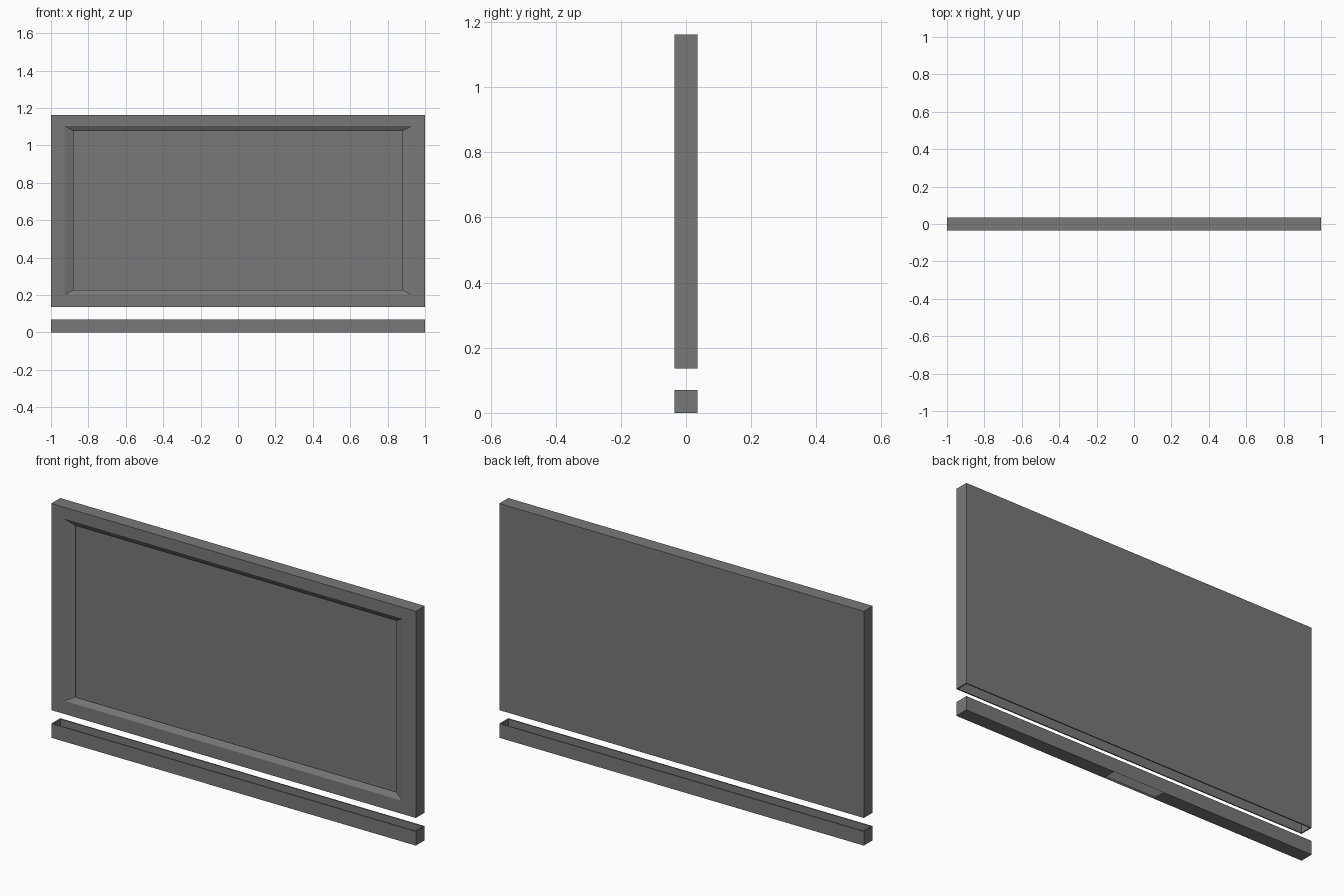
import bpy
import bmesh

cube = bpy.data.objects.get("Cube")
if cube:
    bpy.data.objects.remove(cube, do_unlink=True)

HALF_DEPTH = 0.035
WALL = 0.006


def make_material(name, value):
    mat = bpy.data.materials.new(name)
    mat.use_nodes = True
    color = (value, value, value, 1)
    mat.diffuse_color = color
    mat.node_tree.nodes["Principled BSDF"].inputs["Base Color"].default_value = color
    return mat


def ring(bm, half_width, low, high, y):
    """Rectangle of four vertices facing the front."""
    corners = ((-half_width, low), (half_width, low),
               (half_width, high), (-half_width, high))
    return [bm.verts.new((x, y, z)) for x, z in corners]


def bridge(bm, a, b, sides=range(4)):
    """Join two rings; side 0 is the bottom and side 2 is the top."""
    for i in sides:
        j = (i + 1) % 4
        bm.faces.new((a[i], a[j], b[j], b[i]))


def finish(bm, name, mat):
    """Make the object and give its walls an inward thickness."""
    mesh = bpy.data.meshes.new(name)
    bm.to_mesh(mesh)
    bm.free()
    mesh.materials.append(mat)
    obj = bpy.data.objects.new(name, mesh)
    bpy.context.collection.objects.link(obj)
    shell = obj.modifiers.new("wall_thickness", "SOLIDIFY")
    shell.thickness = WALL
    shell.offset = -1
    shell.use_even_offset = True


gray = make_material("dark gray", 0.19)

# Upper casing: hollow, open underneath, with a sloped lip around an open front
bm = bmesh.new()
back = ring(bm, 1, 0.137, 1.162, HALF_DEPTH)
front = ring(bm, 1, 0.137, 1.162, -HALF_DEPTH)
opening = ring(bm, 0.927, 0.202, 1.105, -HALF_DEPTH)
lip = ring(bm, 0.88, 0.227, 1.077, -HALF_DEPTH + 0.017)
bm.faces.new(reversed(back))
bridge(bm, back, front, (1, 2, 3))
bridge(bm, front, opening)
bridge(bm, opening, lip)
finish(bm, "screen_casing", gray)

# Lower tray: open on top, with a central slot in its floor
bm = bmesh.new()
back = ring(bm, 1, 0, 0.07, HALF_DEPTH)
front = ring(bm, 1, 0, 0.07, -HALF_DEPTH)
bridge(bm, back, front, (1, 3))
bm.faces.new(front)
bm.faces.new(reversed(back))
for side in (-1, 1):
    floor = [bm.verts.new((side * x, y, 0)) for x, y in (
        (0.145, -HALF_DEPTH), (1, -HALF_DEPTH),
        (1, HALF_DEPTH), (0.145, HALF_DEPTH))]
    bm.faces.new(floor if side < 0 else floor[::-1])
bmesh.ops.remove_doubles(bm, verts=bm.verts, dist=0.0001)
finish(bm, "bottom_tray", gray)
